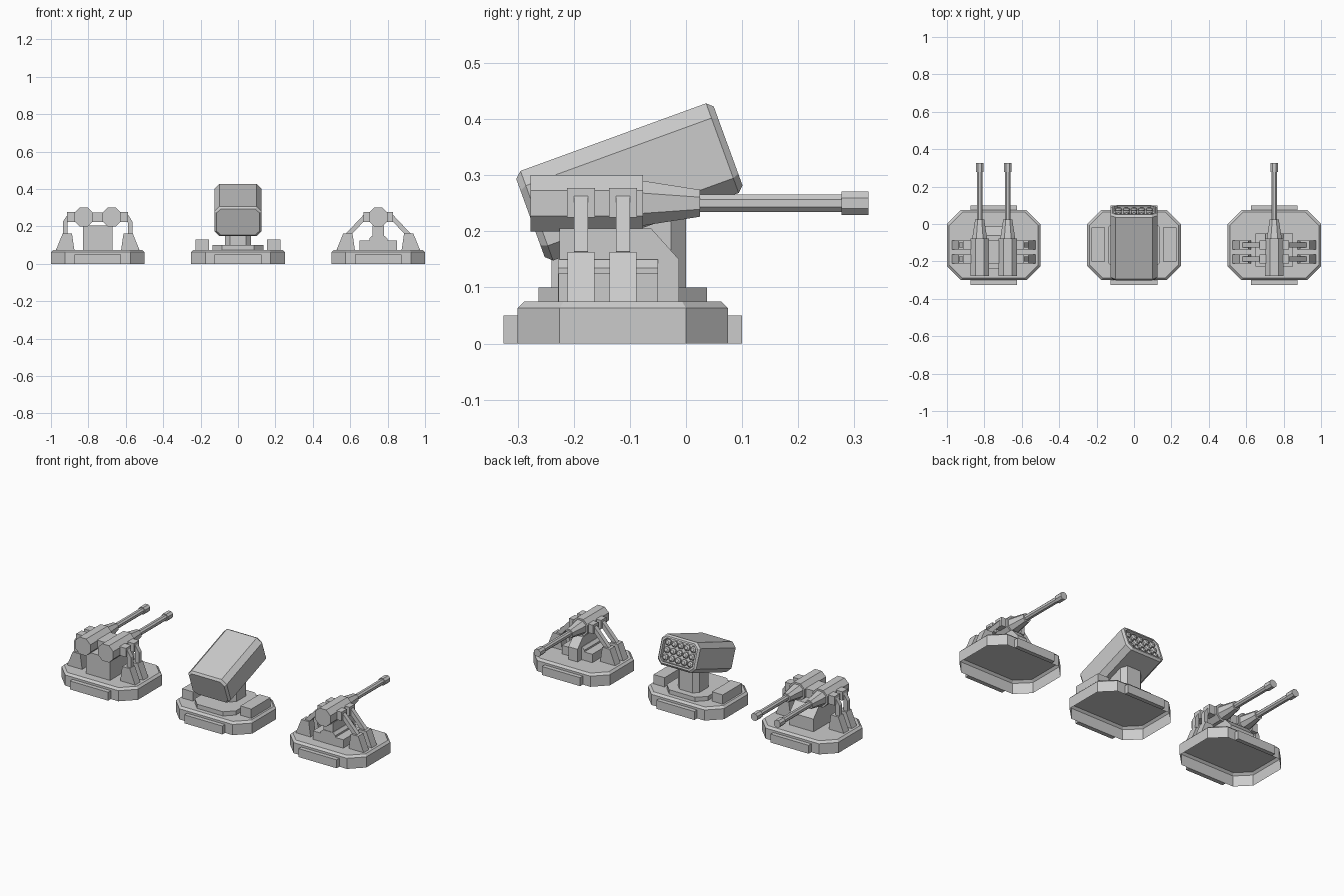
import bpy, math
from mathutils import Vector

if "Cube" in bpy.data.objects:
    bpy.data.objects.remove(bpy.data.objects["Cube"])

YC = -0.1125  # centre of every base in y


def loft(name, rings, first=True, last=True):
    """Skin a list of equal-length point rings into one object."""
    n = len(rings[0])
    verts = [tuple(p) for r in rings for p in r]
    faces = []
    for k in range(len(rings) - 1):
        for i in range(n):
            j = (i + 1) % n
            faces.append((k*n + i, k*n + j, (k+1)*n + j, (k+1)*n + i))
    if first:
        faces.append(tuple(reversed(range(n))))
    if last:
        faces.append(tuple(range((len(rings)-1)*n, len(rings)*n)))
    me = bpy.data.meshes.new(name)
    me.from_pydata(verts, [], faces)
    ob = bpy.data.objects.new(name, me)
    bpy.context.collection.objects.link(ob)
    import bmesh
    bm = bmesh.new()
    bm.from_mesh(me)
    if first and last:
        bmesh.ops.recalc_face_normals(bm, faces=bm.faces)
    bm.to_mesh(me)
    bm.free()
    return ob


def octo(a, b, c):
    return [(a, -b+c), (a, b-c), (a-c, b), (-a+c, b),
            (-a, b-c), (-a, -b+c), (-a+c, -b), (a-c, -b)]


def flat_oct(x, y, z, a, b, c):
    return [(x+p, y+q, z) for p, q in octo(a, b, c)]


def gun_oct(x, y, z, r):
    return [(x-p, y, z+q) for p, q in octo(r, r, r*0.55)]


def box(name, x0, x1, y0, y1, z0, z1):
    return loft(name, [[(x0, y0, z), (x1, y0, z), (x1, y1, z), (x0, y1, z)] for z in (z0, z1)])


def extrude_x(name, x0, x1, yz):
    return loft(name, [[(x, y, z) for y, z in yz] for x in (x0, x1)])


def extrude_y(name, y0, y1, xz):
    return loft(name, [[(x, y, z) for x, z in xz] for y in (y0, y1)])


def base(x):
    # hollow shell, open underneath
    loft("base", [flat_oct(x, YC, 0, .25, .1875, .075),
                  flat_oct(x, YC, .063, .25, .1875, .075),
                  flat_oct(x, YC, .075, .238, .1755, .07)], first=False)
    box("front_panel", x-.125, x+.125, -.325, -.3, 0, .05)
    box("back_panel", x-.125, x+.125, .075, .1, 0, .05)


def gun(x):
    prof = [(-.277, .05), (-.077, .05), (-.077, .04), (.025, .024), (.025, .0155),
            (.277, .0155), (.277, .021), (.325, .021)]
    loft("gun", [gun_oct(x, y, .25, r) for y, r in prof])


def supports(x, nub, path):
    """Four braced legs: footing, strut and pivot block."""
    h = .0125
    for s in (-1, 1):
        for y in (-.1875, -.1125):
            box("pivot_block", *sorted((x+s*nub[0], x+s*nub[1])), y-.025, y+.025, .225, .277)
            extrude_y("leg_footing", y-.024, y+.024,
                      [(x+s*a, z) for a, z in ((.125, .075), (.223, .075), (.187, .163), (.138, .163))])
            left, right = [], []
            for i, p in enumerate(path):
                a = Vector(path[max(i-1, 0)])
                b = Vector(path[min(i+1, len(path)-1)])
                d = (b-a).normalized()*h
                left.append((x+s*(p[0]-d.y), p[1]+d.x))
                right.append((x+s*(p[0]+d.y), p[1]-d.x))
            extrude_y("strut", y-.0125, y+.0125, left + right[::-1])


def slope(y0):
    return [(y0, .075), (y0, .205), (-.062, .205), (-.0125, .15), (-.0125, .075)]


# bases
for cx in (-.75, 0, .75):
    base(cx)

# twin gun turret
L = -.75
for s in (-1, 1):
    gun(L + s*.075)
box("gun_link", L-.028, L+.028, -.211, -.088, .225, .275)
extrude_x("twin_pedestal", L-.078, L+.078, slope(-.24))
supports(L, (.12, .163), [(.150, .258), (.174, .222), (.174, .155)])

# single gun turret
R = .75
gun(R)
extrude_x("single_pedestal", R-.03, R+.03, slope(-.225))
box("wide_block", R-.1, R+.1, -.227, -.05, .075, .125)
extrude_y("middle_block", -.228, -.05, [(R-.048, .075), (R+.048, .075), (R+.048, .135),
                                        (R+.033, .15), (R-.033, .15), (R-.048, .135)])
supports(R, (.045, .078), [(.068, .255), (.162, .155)])

# missile turret mount
loft("mount_plate", [flat_oct(0, YC, z, .135, .15, .05) for z in (.075, .1)])
loft("mount_neck", [flat_oct(0, -.07, z, .07, .07, .027) for z in (.1, .25)])
for s in (-1, 1):
    box("side_box", *sorted((s*.155, s*.227)), -.2, -.02, .075, .13)

# missile box, tilted 20 degrees
ca, sa = math.cos(math.radians(20)), math.sin(math.radians(20))


def tilt(p, u, v):
    return (p, u*ca - v*sa, u*sa + v*ca)


def box_ring(u, inset):
    return [tilt(-p, u, .305+q) for p, q in octo(.126-inset, .085-inset, .028-inset*.5)]


loft("missile_box", [box_ring(u, i) for u, i in
                     ((-.184, .011), (-.172, 0), (.18, 0), (.191, .01), (.191, .02), (.168, .02))])

# missiles in the launcher mouth
for i in range(5):
    for j in range(3):
        px, pv = (i-2)*.041, .305 + (j-1)*.041
        loft("missile", [[tilt(px-a, u, pv+b) for a, b in octo(r, r, r*.55)]
                         for u, r in ((.167, .016), (.18, .016), (.187, .009))])
